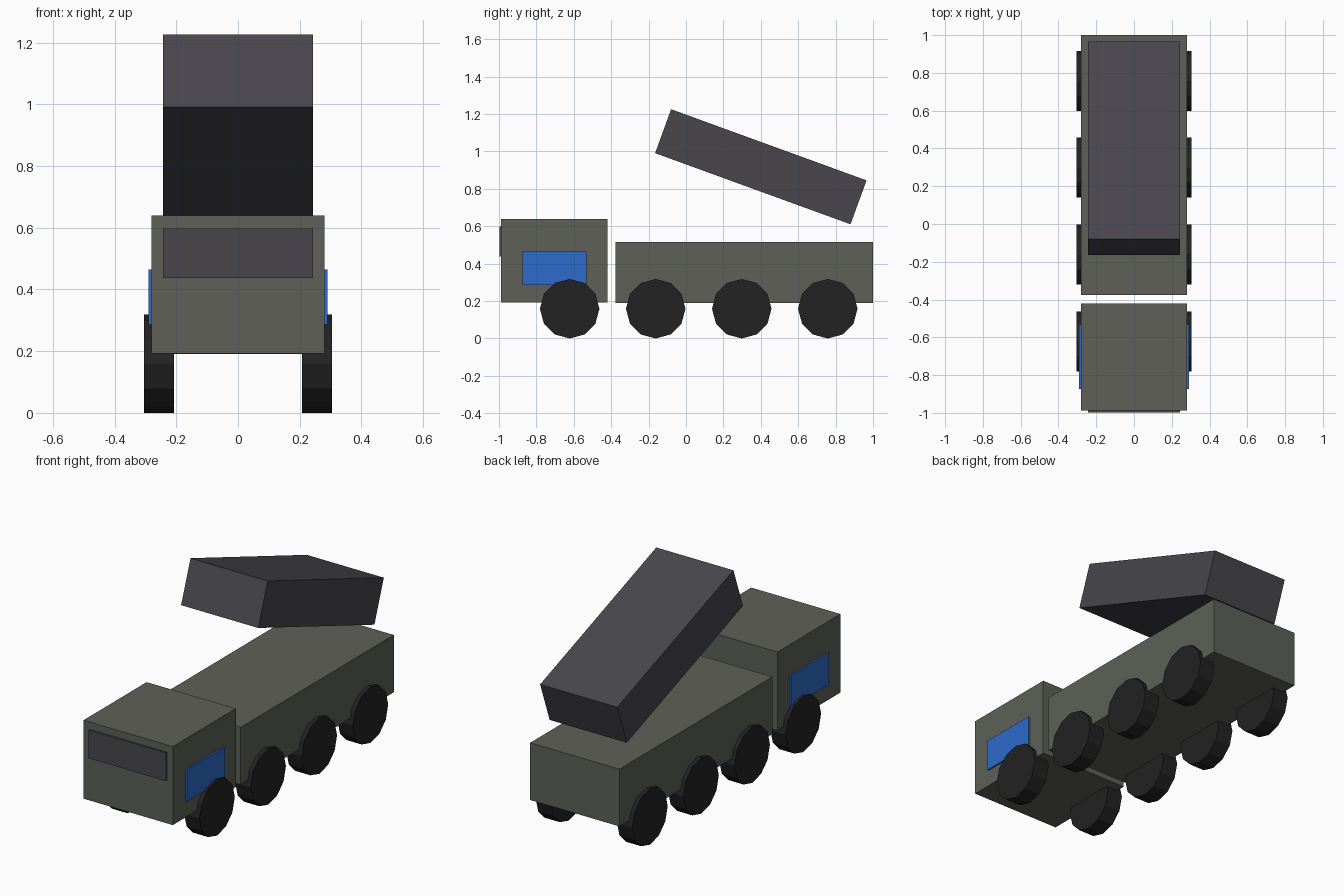
import bpy, math

cube = bpy.data.objects.get("Cube")
if cube:
    bpy.data.objects.remove(cube, do_unlink=True)


def material(name, rgb):
    m = bpy.data.materials.new(name)
    m.use_nodes = True
    colour = (*rgb, 1)
    m.diffuse_color = colour
    bsdf = next(n for n in m.node_tree.nodes if n.type == 'BSDF_PRINCIPLED')
    bsdf.inputs["Base Color"].default_value = colour
    return m


GREEN = material("olive grey", (0.11, 0.118, 0.097))
GREY = material("dark slate", (0.065, 0.062, 0.073))
BLACK = material("tyre black", (0.016, 0.016, 0.016))
BLUE = material("window blue", (0.027, 0.147, 0.6))


def finish(name, mat):
    obj = bpy.context.object
    obj.name = name
    obj.data.materials.append(mat)
    return obj


def box(name, mat, x, y, z, tilt=0):
    """Box from its (low, high) range on each axis, tilted about x."""
    spans = (x, y, z)
    bpy.ops.mesh.primitive_cube_add(size=1, location=[(a + b) / 2 for a, b in spans])
    obj = finish(name, mat)
    obj.scale = [b - a for a, b in spans]
    obj.rotation_euler.x = tilt
    return obj


# Cab and rear bed
box("cab", GREEN, (-0.281, 0.281), (-0.988, -0.421), (0.193, 0.64))
box("bed", GREEN, (-0.281, 0.281), (-0.377, 1.0), (0.19, 0.516))

# Windscreen plate
box("windscreen", GREY, (-0.243, 0.243), (-0.997, -0.988), (0.437, 0.598))

# Raised container, tipped up towards the cab
box("raised_container", GREY, (-0.243, 0.243), (-0.156, 0.956), (0.793, 1.043),
    math.radians(-20))

# Side windows and four axles of twelve-sided wheels
for side, s in (("left", 1), ("right", -1)):
    box(f"{side}_window", BLUE, sorted((s * 0.281, s * 0.29)),
        (-0.873, -0.533), (0.286, 0.465))
    for i in range(4):
        bpy.ops.mesh.primitive_cylinder_add(
            vertices=12, radius=0.159, depth=0.096,
            location=(s * 0.256, -0.622 + 0.46 * i, 0.159),
            rotation=(0, math.pi / 2, 0))
        finish(f"{side}_wheel_{i + 1}", BLACK)
